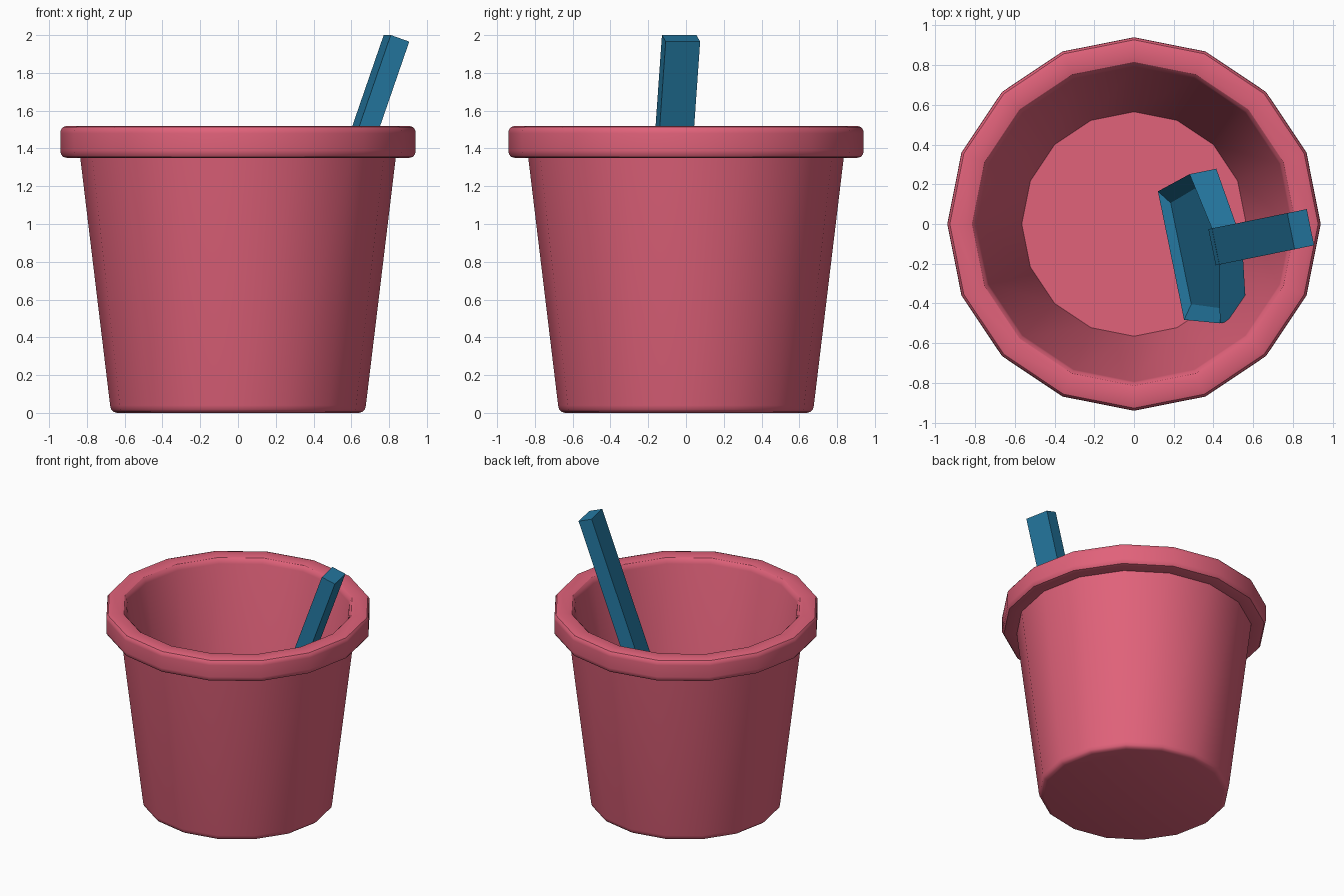
import bpy, bmesh, math
from mathutils import Vector

if "Cube" in bpy.data.objects:
    bpy.data.objects.remove(bpy.data.objects["Cube"])


def material(name, rgb):
    m = bpy.data.materials.new(name)
    m.diffuse_color = (*rgb, 1)
    m.use_nodes = True
    m.node_tree.nodes["Principled BSDF"].inputs["Base Color"].default_value = m.diffuse_color
    return m


def finish(name, bm, mat, smooth=False):
    bmesh.ops.recalc_face_normals(bm, faces=bm.faces)
    mesh = bpy.data.meshes.new(name)
    bm.to_mesh(mesh)
    bm.free()
    mesh.materials.append(mat)
    obj = bpy.data.objects.new(name, mesh)
    bpy.context.collection.objects.link(obj)
    if smooth:
        bpy.ops.object.select_all(action='DESELECT')
        obj.select_set(True)
        bpy.context.view_layer.objects.active = obj
        bpy.ops.object.shade_smooth_by_angle(angle=math.radians(32))
    return obj


pink = material("bucket pink", (0.75, 0.122, 0.195))
blue = material("shovel blue", (0.018, 0.19, 0.36))

# Bucket: one 16-sided lathe profile, outside base, wall, rim, inside wall, floor
profile = [(0.64, 0), (0.66, 0.006), (0.672, 0.018), (0.677, 0.04), (0.835, 1.35),
           (0.905, 1.35), (0.927, 1.356), (0.938, 1.372), (0.94, 1.39),
           (0.94, 1.48), (0.938, 1.498), (0.927, 1.513), (0.905, 1.52),
           (0.84, 1.52), (0.815, 1.514), (0.80, 1.498), (0.793, 1.475),
           (0.565, 0.12)]
SIDES = 16
bm = bmesh.new()
rings = []
for r, z in profile:
    rings.append([bm.verts.new((r * math.cos(math.tau * i / SIDES),
                                r * math.sin(math.tau * i / SIDES), z))
                  for i in range(SIDES)])
for lo, hi in zip(rings, rings[1:]):
    for i in range(SIDES):
        j = (i + 1) % SIDES
        bm.faces.new((lo[i], lo[j], hi[j], hi[i]))
bm.faces.new(rings[0])
bm.faces.new(rings[-1])
finish("bucket", bm, pink, smooth=True)

# Shovel frame: w across, n out of the scoop front, t up along the handle
turn, tilt = math.radians(11.5), math.radians(19.4)
radial = Vector((math.cos(turn), math.sin(turn), 0))
across = Vector((-math.sin(turn), math.cos(turn), 0))
up = Vector((0, 0, 1))
along = radial * math.sin(tilt) + up * math.cos(tilt)
normal = -radial * math.cos(tilt) + up * math.sin(tilt)
origin = radial * 0.817 - across * 0.193 + up * 1.983


def loops_solid(name, loops):
    """Closed solid bridging equal-length loops of (w, n, t) points."""
    bm = bmesh.new()
    vs = [[bm.verts.new(origin + across * w + normal * n + along * t)
           for w, n, t in loop] for loop in loops]
    for a, b in zip(vs, vs[1:]):
        for i in range(len(a)):
            j = (i + 1) % len(a)
            bm.faces.new((a[i], a[j], b[j], b[i]))
    bm.faces.new(vs[0])
    bm.faces.new(vs[-1])
    return finish(name, bm, blue)


def mirrored(half):
    return half + [(-w, n, t) for w, n, t in reversed(half)]


# Handle bar
loops_solid("shovel_handle", [mirrored([(0.093, -0.053, t), (0.093, 0.053, t)])
                              for t in (0, -1.22)])

# Blade: back outline, front rim, sunken scoop floor
outline = [(0.33, -1.807), (0.383, -1.286), (0.093, -1.163)]
back = mirrored([(w, -0.076, t) for w, t in outline])
front = mirrored([(w, n, t) for (w, t), n in zip(outline, (0.07, 0.07, 0.054))])
scoop = mirrored([(0.26, 0.025, -1.78), (0.31, 0.025, -1.35), (0.085, 0.025, -1.24)])
loops_solid("shovel_blade", [back, front, scoop])
